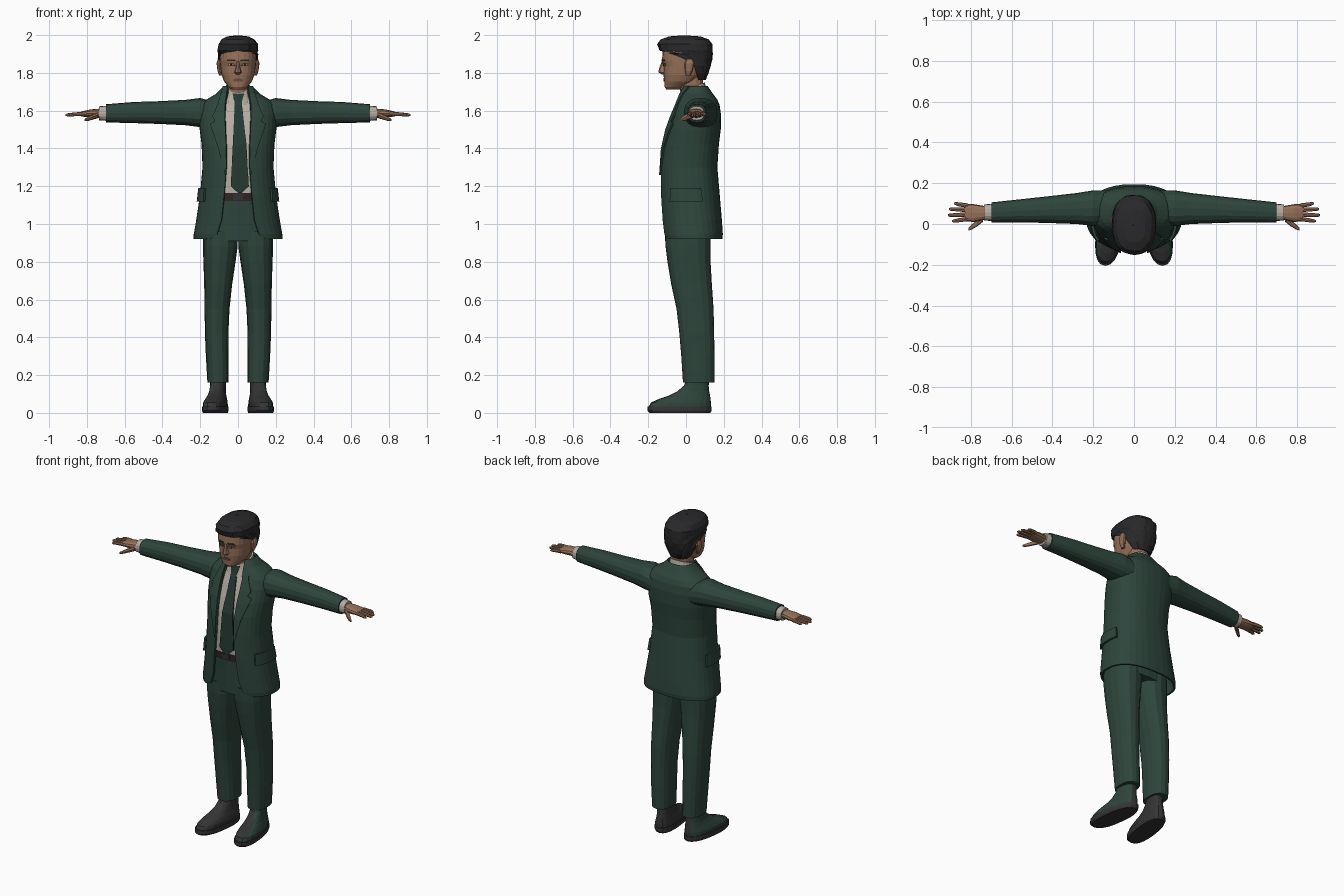
import bpy, bmesh, math, random
from math import sin, cos, pi, asin
random.seed(4)

def material(name, r, g, b):
    m = bpy.data.materials.new(name)
    m.diffuse_color = (r, g, b, 1)
    return m

GREEN = material("suit green", 0.027, 0.060, 0.045)
TIE = material("tie dark green", 0.018, 0.040, 0.032)
WHITE = material("shirt off white", 0.47, 0.42, 0.37)
SKIN = material("skin brown", 0.31, 0.165, 0.10)
LIPS = material("dark skin", 0.17, 0.075, 0.05)
HAIR = material("hair black", 0.022, 0.022, 0.024)
SHOE = material("shoe charcoal", 0.036, 0.034, 0.034)
BELT = material("belt brown", 0.030, 0.018, 0.018)
EXP = 2.4

# a ring is (height, x centre, x radius, front y, back y); sections are superellipses
def point(ring, t, off=0.0):
    z, xc, rx, yf, yb = ring[:5]
    rx, ry = rx + off, (yb - yf) / 2 + off
    s, c = sin(t), cos(t)
    return (xc + rx * math.copysign(abs(s) ** (2 / EXP), s),
            (yf + yb) / 2 - ry * math.copysign(abs(c) ** (2 / EXP), c), z)

def ring_at(rings, z):
    for a, b in zip(rings, rings[1:]):
        if a[0] <= z <= b[0]:
            k = (z - a[0]) / (b[0] - a[0])
            return [p + (q - p) * k for p, q in zip(a[:5], b[:5])]
    return rings[-1] if z > rings[-1][0] else rings[0]

def angle(ring, x):
    return math.copysign(asin(min(1, abs(x) / ring[2]) ** (EXP / 2)), x)

def make(name, rows, mats, closed=False, mirror=False, thick=0.0, warp=None, rule=None):
    bm = bmesh.new()
    grid = [[bm.verts.new(warp(*p) if warp else p) for p in row] for row in rows]
    n = len(rows[0])
    for a, b in zip(grid, grid[1:]):
        for j in range(n if closed else n - 1):
            k = (j + 1) % n
            bm.faces.new((a[j], a[k], b[k], b[j]))
    if closed:
        bm.faces.new(grid[0][::-1])
        bm.faces.new(grid[-1])
        bmesh.ops.recalc_face_normals(bm, faces=bm.faces)
    bm.normal_update()
    if rule:
        for f in bm.faces:
            f.material_index = rule(f)
    me = bpy.data.meshes.new(name)
    bm.to_mesh(me)
    bm.free()
    for m in mats:
        me.materials.append(m)
    ob = bpy.data.objects.new(name, me)
    bpy.context.collection.objects.link(ob)
    if thick:
        mod = ob.modifiers.new("thickness", 'SOLIDIFY')
        mod.thickness, mod.offset = thick, -1
    if mirror:
        ob.modifiers.new("mirror", 'MIRROR')
    return ob

def loft(name, rings, mat, n=20, **kw):
    rows = [[point(r, 2 * pi * j / n) for j in range(n)] for r in rings]
    return make(name, rows, mat if isinstance(mat, list) else [mat], closed=True, **kw)

def shell(name, rings, starts, mat, n=30, thick=0.008, jitter=0.0):
    rows = []
    for r, t0 in zip(rings, starts):
        row = [point(r, t0 + (2 * pi - 2 * t0) * j / n, random.uniform(-jitter, jitter)) for j in range(n + 1)]
        row[-1] = (2 * r[1] - row[0][0], row[0][1], row[0][2])
        rows.append(row)
    return make(name, rows, [mat], thick=thick)

def patch(name, rings, rows, mat, off=0.005, thick=0.006, mirror=False, by_angle=False, n=6):
    out = []
    for z, a, b in rows:
        r = ring_at(rings, z)
        if not by_angle:
            a, b = angle(r, a), angle(r, b)
        out.append([point(r, a + (b - a) * j / n, off) for j in range(n + 1)])
    return make(name, out, [mat], thick=thick, mirror=mirror)

# jacket with open front; last ring value is half the opening width
jacket = [(0.92, 0, .236, -.120, .192, .150), (0.945, 0, .235, -.126, .195, .112), (1.02, 0, .222, -.131, .190, .088),
          (1.15, 0, .202, -.138, .179, .074), (1.30, 0, .188, -.138, .166, .062), (1.42, 0, .193, -.126, .174, .062),
          (1.50, 0, .203, -.105, .184, .066), (1.58, 0, .207, -.076, .185, .068), (1.63, 0, .198, -.054, .178, .066),
          (1.66, 0, .165, -.042, .165, .062), (1.69, 0, .115, -.034, .142, .056), (1.73, 0, .078, -.015, .115, .052)]
shell("jacket", jacket, [angle(r, r[5]) for r in jacket], GREEN, thick=0.012)

# lapels and pocket flaps follow the jacket surface
patch("lapel", jacket, [(1.26, .062, .066), (1.40, .060, .100), (1.50, .064, .132), (1.53, .065, .142), (1.545, .066, .118),
                        (1.57, .067, .130), (1.63, .066, .105), (1.69, .056, .085), (1.73, .052, .072)],
      GREEN, off=.009, thick=.009, mirror=True)
patch("pocket_flap", jacket, [(1.12, .95, 1.9), (1.19, .98, 1.87)], GREEN, off=.012, thick=.012, mirror=True, by_angle=True)

# sleeves, cuffs and hands run along x
def sideways(x, y, z):
    return (z, y, x)

loft("sleeve", [(.12, 1.575, .070, .00, .165), (.20, 1.590, .077, -.01, .165), (.28, 1.590, .067, 0, .152),
                (.42, 1.590, .060, .005, .136), (.55, 1.590, .056, .008, .122), (.70, 1.586, .048, .008, .106)],
     GREEN, n=16, mirror=True, warp=sideways)
loft("shirt_cuff", [(.68, 1.586, .041, .014, .100), (.735, 1.586, .037, .017, .096)], WHITE, n=16, mirror=True, warp=sideways)
loft("palm", [(.71, 1.587, .024, .025, .085), (.745, 1.586, .024, .018, .090), (.785, 1.585, .021, .010, .097),
              (.83, 1.582, .013, .014, .098)], SKIN, n=12, mirror=True, warp=sideways)
for i, (y, tip) in enumerate([(.025, .892), (.047, .912), (.069, .908), (.090, .882)]):
    fan = (y - .058) * .2
    loft("finger_%d" % i, [(.815, 1.583, .012, y - .011, y + .011), (.86, 1.581, .010, y + fan - .010, y + fan + .010),
                           (tip - .008, 1.578, .008, y + fan * 1.6 - .008, y + fan * 1.6 + .008),
                           (tip, 1.577, .004, y + fan * 1.6 - .004, y + fan * 1.6 + .004)],
         SKIN, n=8, mirror=True, warp=sideways)
loft("thumb", [(.74, 1.577, .016, .012, .050), (.77, 1.566, .014, -.012, .020), (.795, 1.556, .011, -.027, -.002),
               (.812, 1.550, .006, -.032, -.018)], SKIN, n=8, mirror=True, warp=sideways)

# shirt, tie and collar
shirt = [(r[0], 0, r[2] - .018, r[3] + .016, r[4] - .018) for r in jacket if 1.1 < r[0] < 1.72]
loft("shirt", shirt, WHITE, n=24)
patch("tie", shirt, [(1.165, .000, .020), (1.20, -.036, .054), (1.42, -.026, .042), (1.62, -.017, .021), (1.645, -.017, .019),
                     (1.69, -.026, .028)], TIE, off=.011, thick=.009)
loft("shirt_collar", [(1.655, 0, .078, -.048, .112), (1.69, 0, .072, -.034, .106), (1.725, 0, .066, -.026, .100)], WHITE,
     warp=lambda x, y, z: (x, y, z + (y - .03) * .35))

# trousers and belt
hips = [(.91, 0, .186, -.110, .130), (1.05, 0, .182, -.114, .140), (1.165, 0, .172, -.120, .140)]
loft("trouser_top", hips, GREEN, n=24)
patch("belt", hips, [(1.122, -pi / 2, pi / 2), (1.165, -pi / 2, pi / 2)], BELT, off=.005, n=20)
patch("belt_buckle", hips, [(1.126, -.022, .026), (1.162, -.022, .026)], SHOE, off=.009)
loft("trouser_leg", [(.16, .106, .056, -.016, .150), (.30, .110, .060, -.025, .151), (.42, .113, .062, -.035, .149),
                     (.55, .111, .066, -.050, .146), (.68, .105, .074, -.078, .137), (.80, .098, .085, -.098, .130),
                     (.88, .094, .092, -.108, .130), (.96, .093, .093, -.110, .130)], GREEN, n=16, mirror=True)

# shoes toe outwards; the outer side of the upper is green
def toe_out(x, y, z):
    return (x - (y - .05) * .12, y, z)

loft("shoe_sole", [(0, .110, .061, -.192, .128), (.012, .110, .066, -.205, .136), (.034, .110, .065, -.204, .136)],
     SHOE, mirror=True, warp=toe_out)
loft("shoe_upper", [(.034, .110, .061, -.197, .132), (.055, .110, .060, -.185, .132), (.073, .109, .054, -.145, .130),
                    (.092, .108, .047, -.090, .127), (.115, .107, .042, -.045, .123), (.145, .106, .041, -.010, .120),
                    (.18, .106, .042, .000, .125)], [SHOE, GREEN], mirror=True, warp=toe_out,
     rule=lambda f: 1 if f.normal.x > .45 else 0)

# neck and head
loft("neck", [(1.64, 0, .058, -.02, .10), (1.73, 0, .058, -.035, .09), (1.82, 0, .062, -.06, .09)], SKIN, n=16)
head = [(1.712, 0, .034, -.104, -.035), (1.725, 0, .050, -.113, -.005), (1.755, 0, .074, -.115, .050), (1.79, 0, .087, -.119, .085),
        (1.835, 0, .094, -.119, .110), (1.865, 0, .097, -.127, .120), (1.91, 0, .098, -.124, .125), (1.96, 0, .085, -.105, .110)]
loft("head", head, SKIN, n=24)
loft("nose", [(1.792, 0, .012, -.128, -.09), (1.803, 0, .020, -.146, -.09), (1.822, 0, .013, -.143, -.09),
              (1.862, 0, .009, -.128, -.09)], SKIN, n=8)
loft("ear", [(1.785, .092, .008, .000, .022), (1.81, .098, .011, -.006, .034), (1.85, .102, .012, -.008, .044),
             (1.872, .100, .008, .004, .036)], SKIN, n=10, mirror=True)

# painted face details
patch("eyebrow", head, [(1.863, .014, .058), (1.872, .016, .056)], HAIR, off=.003, mirror=True)
patch("eye_socket", head, [(1.836, .020, .050), (1.852, .018, .054)], LIPS, off=.002, mirror=True)
patch("eye_white", head, [(1.841, .026, .046), (1.848, .025, .047)], WHITE, off=.003, mirror=True)
patch("pupil", head, [(1.840, .032, .040), (1.849, .032, .040)], HAIR, off=.004, mirror=True)
patch("lips", head, [(1.754, -.018, .018), (1.762, -.028, .028), (1.771, -.012, .012)], LIPS, off=.004)

# hair: wraps the back and sides, full cap above the forehead
hair = [(1.762, 0, .068, -.060, .104), (1.80, 0, .090, -.090, .118), (1.84, 0, .101, -.110, .132), (1.875, 0, .105, -.125, .139),
        (1.900, 0, .107, -.136, .141), (1.918, 0, .107, -.142, .142), (1.952, 0, .105, -.150, .140), (1.978, 0, .088, -.132, .120),
        (1.993, 0, .056, -.090, .075), (1.999, 0, .004, -.014, -.006)]
shell("hair", hair, [2.1, 1.9, 1.75, 1.45, 1.05, 0, 0, 0, 0, 0], HAIR, n=26, thick=.012, jitter=.003)
